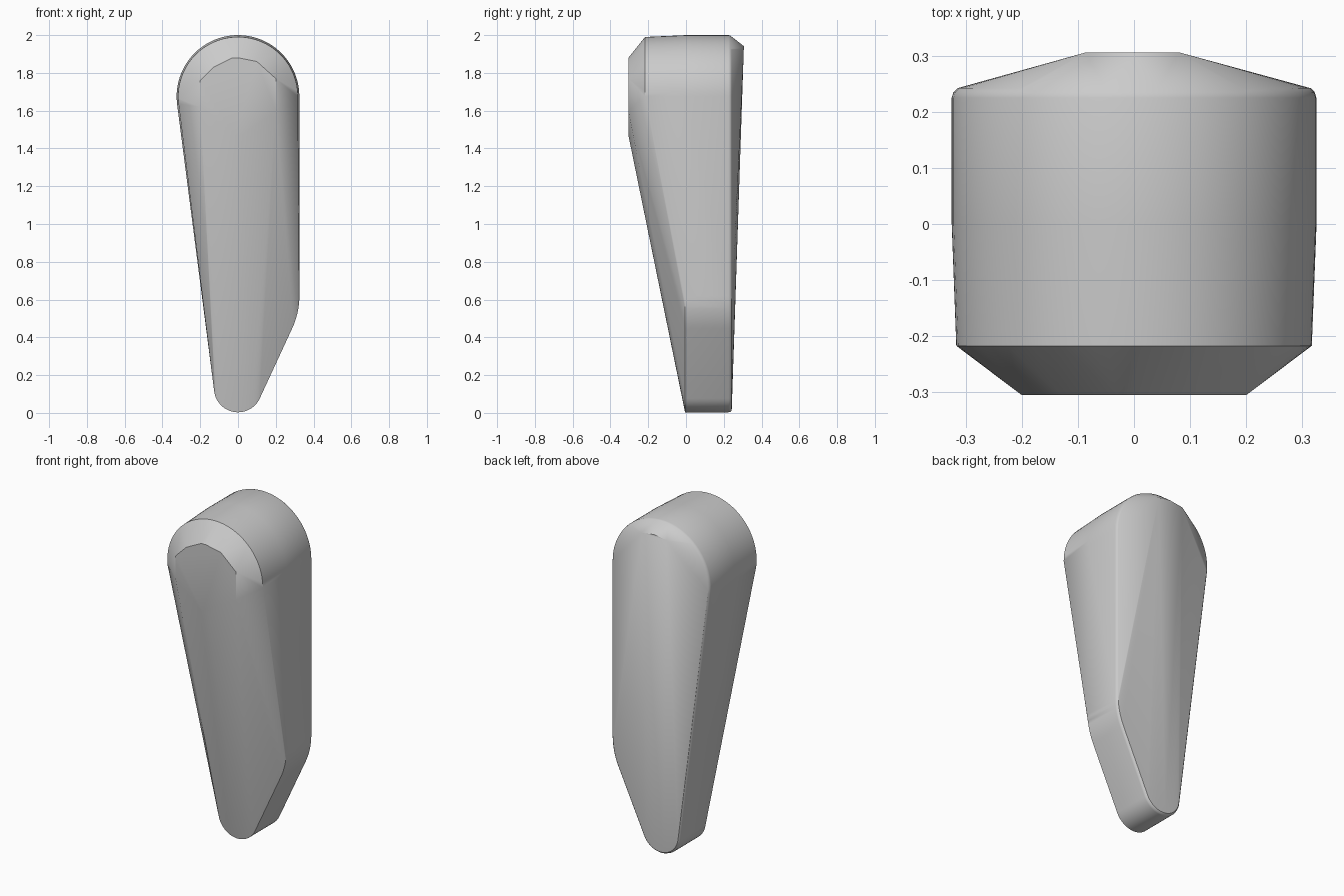
import bpy, bmesh, math

cube = bpy.data.objects.get("Cube")
if cube:
    bpy.data.objects.remove(cube, do_unlink=True)

grey = bpy.data.materials.new("plain grey")
grey.use_nodes = True
colour = (0.6, 0.6, 0.6, 1)
grey.diffuse_color = colour
grey.node_tree.nodes["Principled BSDF"].inputs["Base Color"].default_value = colour


def arc(cx, cz, r, start, end, steps):
    """Points on an arc in the x-z plane, angles in degrees."""
    angles = [math.radians(start + (end - start) * i / steps) for i in range(steps + 1)]
    return [(cx + r * math.cos(a), cz + r * math.sin(a)) for a in angles]


def outline(inset=0.0):
    """Teardrop outline with a bulging lower corner on the left side."""
    top = arc(0, 1.675, 0.325 - inset, 0, 187, 36)
    tip = arc(0, 0.13, 0.127 - inset, 187, 335, 20)
    corner = arc(-0.085, 0.62, 0.41 - inset, -25, 0, 8)
    return top + tip + corner


def front_rim_y(z):
    """Depth of the front rim, sloping between the head and the tip."""
    t = min(max((z - 0.6) / 1.0, 0), 1)
    return -0.005 - 0.212 * t


points = []
# Back rim with a narrow rounded edge
for inset, y in ((0, 0.225), (0.003, 0.235), (0.01, 0.242)):
    points += [(x, y, z) for x, z in outline(inset)]
# Full-width middle and slightly tapered front rim
points += [(x, 0, z) for x, z in outline()]
for x, z in outline():
    head = z > 1.6
    points.append((x * 0.975 if head else x, front_rim_y(z),
                   1.675 + (z - 1.675) * 0.97 if head else z))
# Shallow raised crown on the back
points += [(-0.085, 0.306, 1.93), (0, 0.306, 1.942), (0.08, 0.306, 1.93)]
# Flat facet on the front of the head
facet = [(-0.2, 1.76), (-0.2, 1.62), (-0.02, 1.47), (0.02, 1.47), (0.2, 1.6),
         (0.2, 1.77), (0.1, 1.86), (0, 1.88), (-0.03, 1.88), (-0.13, 1.83)]
points += [(x, -0.305, z) for x, z in facet]

# Wrap all sections in one convex skin
bm = bmesh.new()
for p in points:
    bm.verts.new(p)
bmesh.ops.remove_doubles(bm, verts=bm.verts, dist=0.0005)
bmesh.ops.convex_hull(bm, input=bm.verts)
bmesh.ops.delete(bm, geom=[v for v in bm.verts if not v.link_faces], context='VERTS')
bmesh.ops.dissolve_limit(bm, angle_limit=math.radians(0.5), verts=bm.verts, edges=bm.edges)
bmesh.ops.recalc_face_normals(bm, faces=bm.faces)
mesh = bpy.data.meshes.new("tapered_body")
bm.to_mesh(mesh)
bm.free()
mesh.materials.append(grey)
body = bpy.data.objects.new("tapered_body", mesh)
bpy.context.collection.objects.link(body)

# Smooth shading with crisp facet edges
bpy.ops.object.select_all(action='DESELECT')
body.select_set(True)
bpy.context.view_layer.objects.active = body
bpy.ops.object.shade_smooth_by_angle(angle=math.radians(30))
